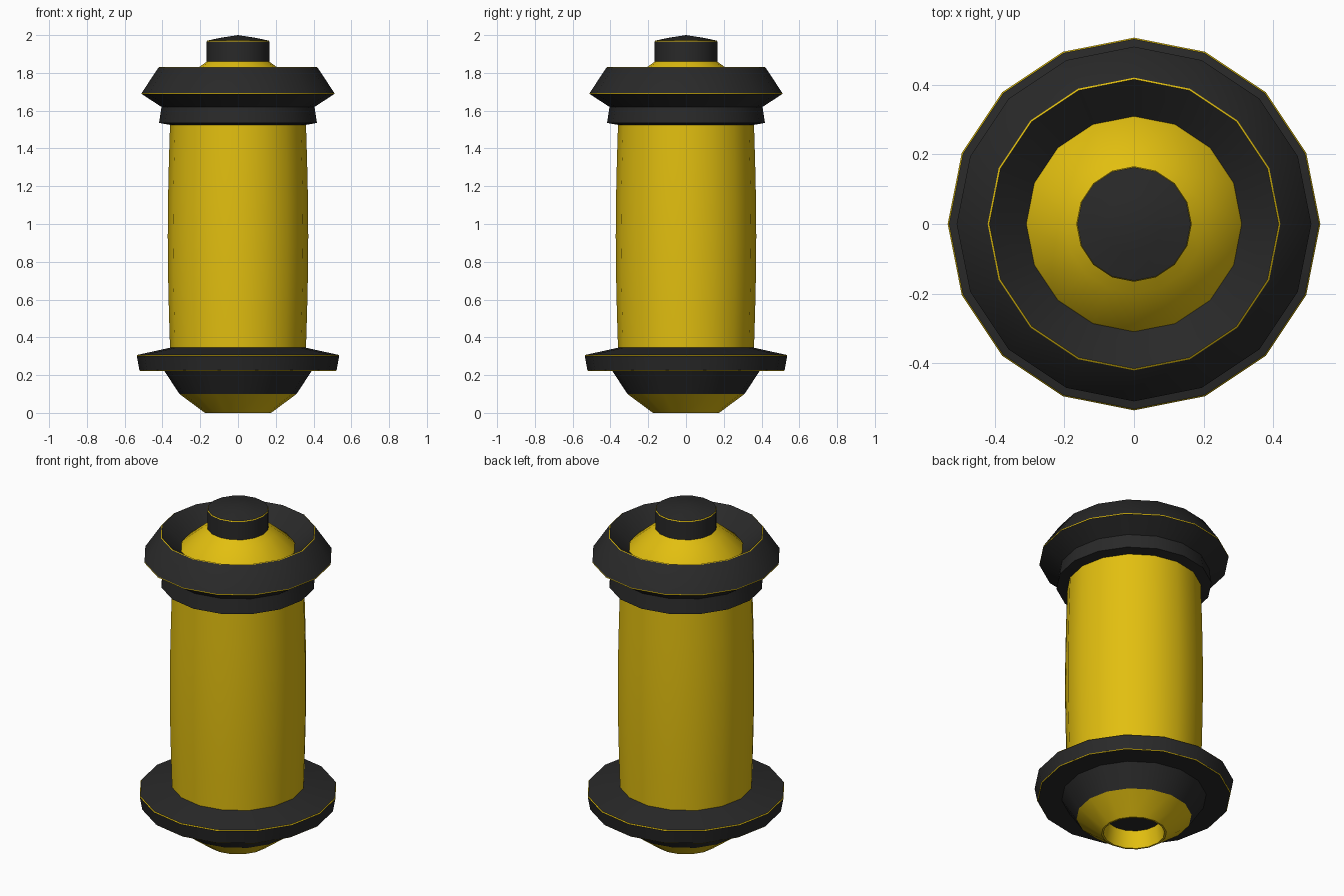
import bpy, bmesh, math

if "Cube" in bpy.data.objects:
    bpy.data.objects.remove(bpy.data.objects["Cube"])

SIDES = 16


def material(name, colour):
    m = bpy.data.materials.new(name)
    m.diffuse_color = colour
    m.use_nodes = True
    m.node_tree.nodes["Principled BSDF"].inputs["Base Color"].default_value = m.diffuse_color
    return m


BLACK = material("black", (0.022, 0.022, 0.022, 1))
YELLOW = material("yellow", (0.76, 0.52, 0.005, 1))


def lathe(name, profile, main, trim=None, trim_bands=()):
    """Spin a profile (listed bottom/inside to top) around z; trim_bands get the trim colour."""
    bm = bmesh.new()
    rings = []
    for r, z in profile:
        if r == 0:
            rings.append([bm.verts.new((0, 0, z))] * SIDES)
        else:
            rings.append([bm.verts.new((r * math.cos(math.tau * k / SIDES),
                                        r * math.sin(math.tau * k / SIDES), z))
                          for k in range(SIDES)])
    for band, (a, b) in enumerate(zip(rings, rings[1:])):
        for k in range(SIDES):
            n = (k + 1) % SIDES
            corners = list(dict.fromkeys((a[k], a[n], b[n], b[k])))
            bm.faces.new(corners).material_index = int(band in trim_bands)
    mesh = bpy.data.meshes.new(name)
    bm.to_mesh(mesh)
    bm.free()
    ob = bpy.data.objects.new(name, mesh)
    bpy.context.collection.objects.link(ob)
    mesh.materials.append(main)
    if trim:
        mesh.materials.append(trim)
    bpy.ops.object.select_all(action='DESELECT')
    ob.select_set(True)
    bpy.context.view_layer.objects.active = ob
    bpy.ops.object.shade_smooth_by_angle(angle=math.radians(30))
    return ob


# Recessed socket and yellow cone underneath
lathe("base_socket", [(0, 0.10), (0.15, 0.10), (0.165, 0.0), (0.175, 0.0), (0.31, 0.10)],
      YELLOW, BLACK, {0})

# Lower black bowl and wide flange, with a thin yellow edge
lathe("lower_flange", [(0.31, 0.10), (0.39, 0.222), (0.518, 0.222), (0.522, 0.226),
                       (0.536, 0.302), (0.532, 0.307), (0.36, 0.345)],
      BLACK, YELLOW, {2, 4})

# Slightly bulging yellow barrel
body = [(0.36 + 0.012 * math.sin(math.pi * i / 6), 0.345 + 1.18 * i / 6) for i in range(7)]
lathe("barrel", body, YELLOW)

# Collar and upper flange with dished top
lathe("upper_flange", [(0.36, 1.525), (0.418, 1.535), (0.405, 1.62), (0.51, 1.688),
                       (0.51, 1.694), (0.421, 1.828), (0.416, 1.831), (0.31, 1.74)],
      BLACK, YELLOW, {3, 5})

# Yellow cone inside the dish
lathe("upper_cone", [(0.31, 1.74), (0.307, 1.747), (0.20, 1.835), (0.165, 1.86)], YELLOW)

# Black push button with a thin yellow edge and domed top
lathe("button", [(0.166, 1.86), (0.166, 1.966), (0.163, 1.971), (0.085, 1.987), (0, 2.0)],
      BLACK, YELLOW, {1})
